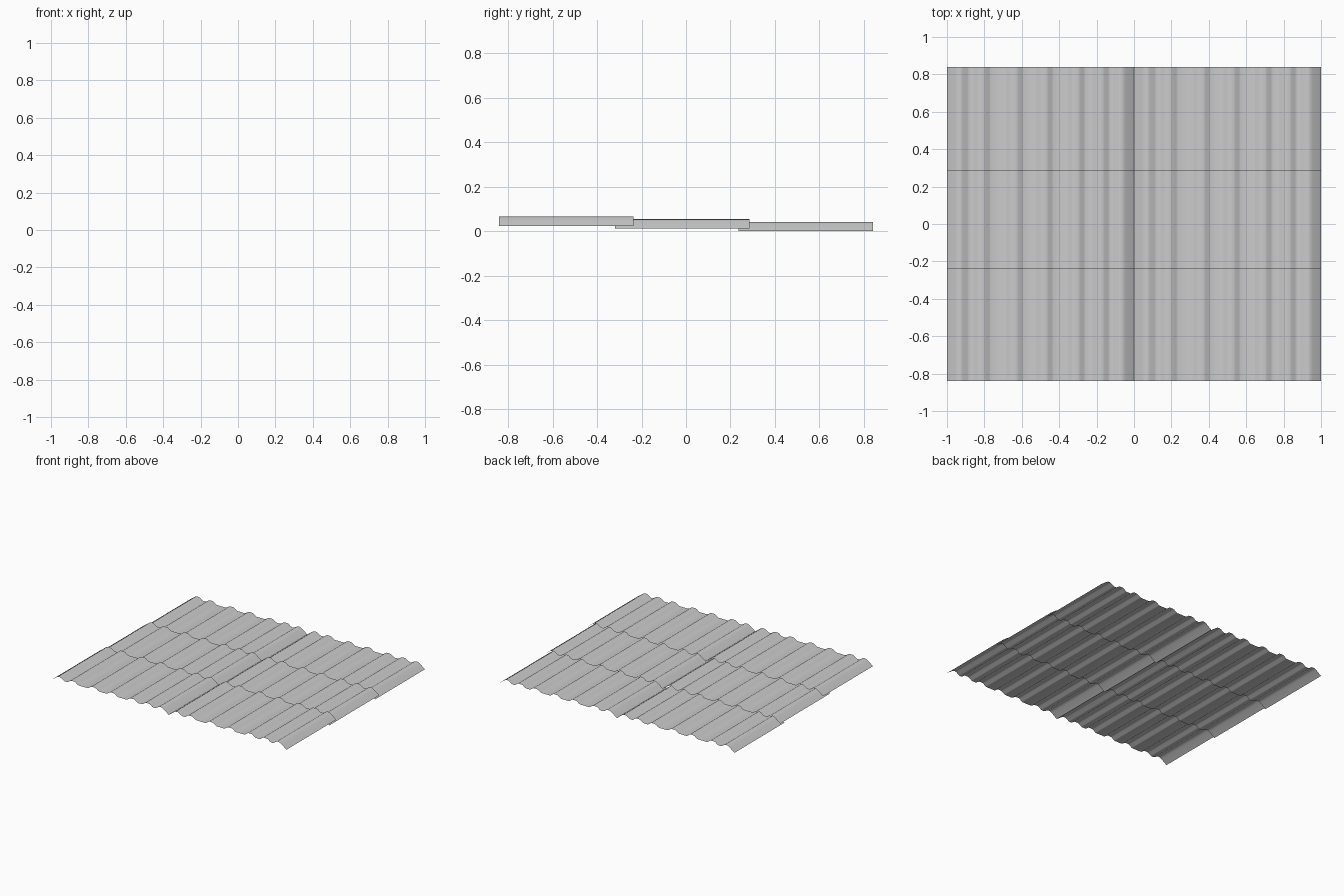
import bpy, bmesh, math

if "Cube" in bpy.data.objects:
    bpy.data.objects.remove(bpy.data.objects["Cube"])

WIDTH, LENGTH = 1.0, 0.605
VALLEY, PEAK = 0.021, 0.042
RIBS = [0.185, 0.36, 0.52, 0.69, 0.82]


def sheet_profile():
    """Cross-section of one sheet: sloped edges, rounded ribs, flat pans."""
    pts = [(0.0, 0.0), (0.045, 0.033), (0.058, 0.040), (0.072, PEAK),
           (0.085, 0.039), (0.108, 0.024), (0.118, VALLEY)]
    rib = [(-0.05, 0.0), (-0.041, 0.15), (-0.022, 0.85), (-0.012, 1.0),
           (0.012, 1.0), (0.022, 0.85), (0.041, 0.15), (0.05, 0.0)]
    for cx in RIBS:
        pts += [(cx + dx, VALLEY + h * (PEAK - VALLEY - 0.001)) for dx, h in rib]
    pts += [(0.882, VALLEY), (0.892, 0.024), (0.915, 0.039), (0.928, PEAK),
            (0.942, 0.040), (0.955, 0.033), (1.0, 0.0)]
    # keep neighbouring ribs from folding over each other
    clean = [pts[0]]
    for p in pts[1:]:
        if p[0] > clean[-1][0] + 0.001:
            clean.append(p)
    return clean


def make_sheet(name, x0, y_mid, z0):
    bm = bmesh.new()
    prof = sheet_profile()
    rows = [[bm.verts.new((x0 + x * WIDTH, y_mid + s * LENGTH / 2, z0 + z))
             for x, z in prof] for s in (-1, 1)]
    for i in range(len(prof) - 1):
        bm.faces.new((rows[0][i], rows[0][i + 1], rows[1][i + 1], rows[1][i]))
    mesh = bpy.data.meshes.new(name)
    bm.to_mesh(mesh)
    bm.free()
    ob = bpy.data.objects.new(name, mesh)
    bpy.context.collection.objects.link(ob)
    bpy.context.view_layer.objects.active = ob
    ob.select_set(True)
    bpy.ops.object.shade_smooth_by_angle(angle=math.radians(30))
    ob.select_set(False)


# three overlapping courses, each of two sheets side by side
for row, (y, z) in enumerate([(-0.5375, 0.024), (-0.0175, 0.0125), (0.5375, 0.0)]):
    for col, x in enumerate((-1.0, 0.0)):
        make_sheet(f"roof_sheet_row{row + 1}_col{col + 1}", x, y, z)
